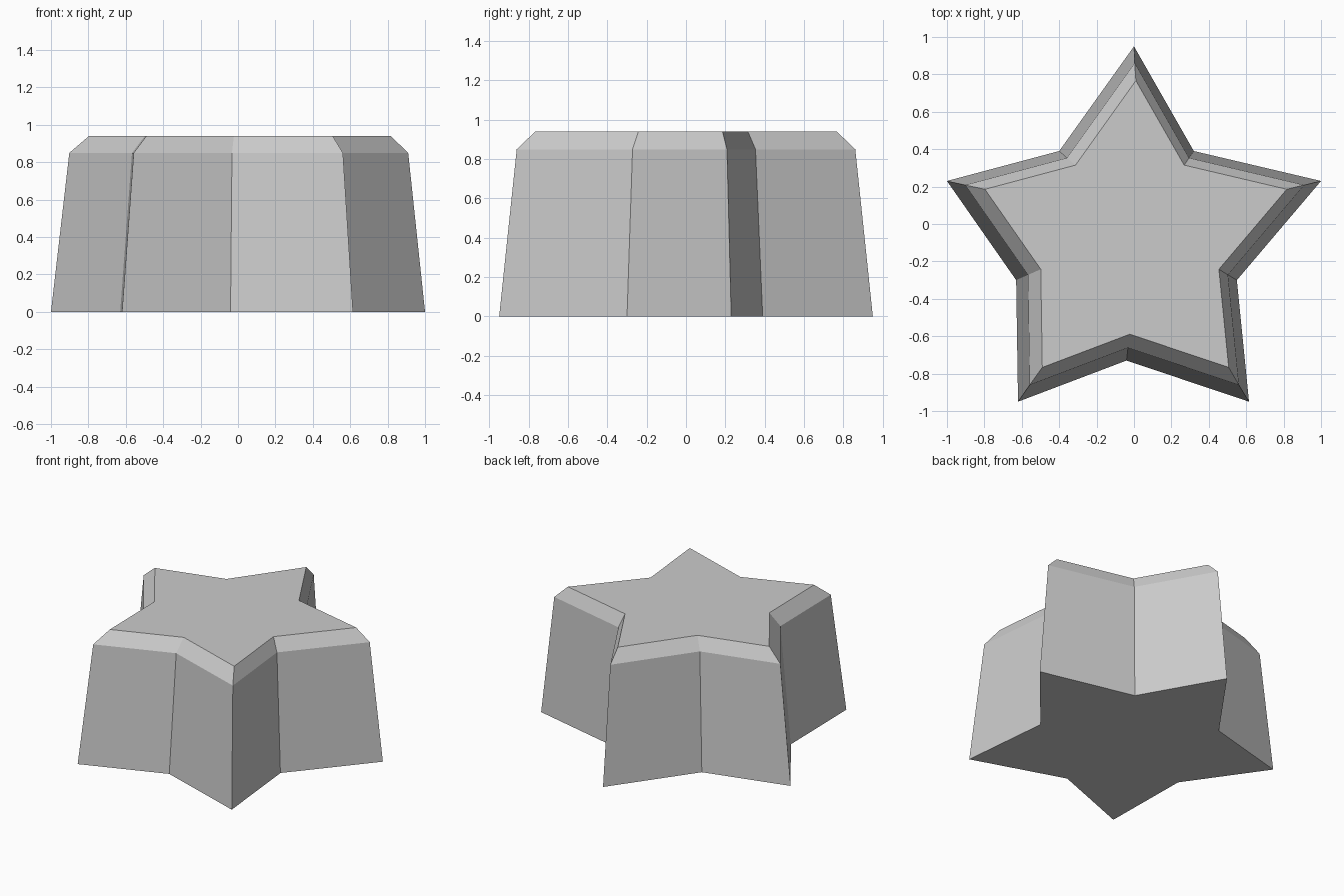
import bpy
import bmesh

cube = bpy.data.objects.get("Cube")
if cube:
    bpy.data.objects.remove(cube, do_unlink=True)

# Plain grey material
grey = bpy.data.materials.new("light_grey")
grey.use_nodes = True
colour = (0.6, 0.6, 0.6, 1)
grey.diffuse_color = colour
grey.node_tree.nodes["Principled BSDF"].inputs["Base Color"].default_value = colour

# Slightly irregular star outline, counter-clockwise from the back tip
outline = [(0, 0.95), (-0.40, 0.39), (-1, 0.23), (-0.63, -0.30), (-0.62, -0.95),
           (-0.04, -0.73), (0.615, -0.95), (0.55, -0.30), (1, 0.23), (0.32, 0.39)]

# Height, scale and sideways shift of each ring: base, shoulder, top
levels = [(0, 1, 0), (0.85, 0.906, 0.004), (0.94, 0.807, 0.01)]


def build_star(name):
    bm = bmesh.new()
    rings = [[bm.verts.new((x * s + dx, y * s, z)) for x, y in outline]
             for z, s, dx in levels]
    count = len(outline)
    # Sloping walls and bevelled rim
    for low, high in zip(rings, rings[1:]):
        for i in range(count):
            j = (i + 1) % count
            bm.faces.new((low[i], low[j], high[j], high[i]))
    # Flat caps
    bm.faces.new(reversed(rings[0]))
    bm.faces.new(rings[-1])
    bmesh.ops.recalc_face_normals(bm, faces=bm.faces)
    mesh = bpy.data.meshes.new(name)
    bm.to_mesh(mesh)
    bm.free()
    mesh.materials.append(grey)
    obj = bpy.data.objects.new(name, mesh)
    bpy.context.collection.objects.link(obj)
    return obj


build_star("star_block")
